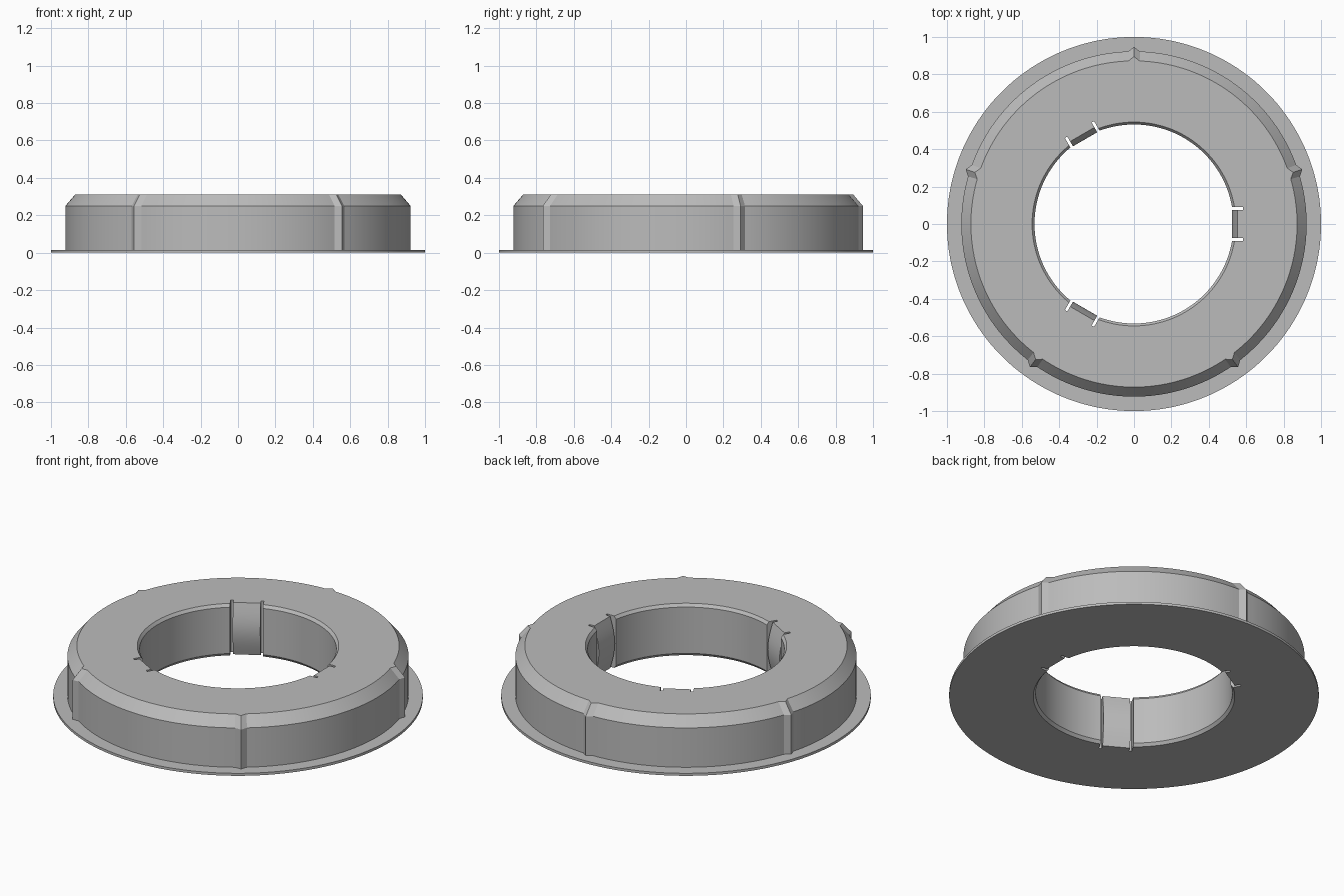
import bpy
import bmesh
from math import sin, cos, pi, radians
from mathutils import Matrix

cube = bpy.data.objects.get("Cube")
if cube:
    bpy.data.objects.remove(cube, do_unlink=True)

grey = bpy.data.materials.new("mid_grey")
grey.use_nodes = True
colour = (0.5, 0.5, 0.5, 1)
grey.diffuse_color = colour
grey.node_tree.nodes["Principled BSDF"].inputs["Base Color"].default_value = colour

SEGMENTS = 180
HEIGHT = 0.31
RIB_ANGLES = [90 + 72 * k for k in range(5)]
CLIP_ANGLES = [0, 120, 240]


def finish(bm, name):
    bmesh.ops.recalc_face_normals(bm, faces=bm.faces)
    mesh = bpy.data.meshes.new(name)
    bm.to_mesh(mesh)
    bm.free()
    obj = bpy.data.objects.new(name, mesh)
    bpy.context.collection.objects.link(obj)
    mesh.materials.append(grey)
    return obj


def smooth(obj):
    bpy.ops.object.select_all(action='DESELECT')
    obj.select_set(True)
    bpy.context.view_layer.objects.active = obj
    bpy.ops.object.shade_smooth_by_angle(angle=radians(20))


def prism(bm, profile, half_width, angle):
    """Extrude an (x, z) outline along y and turn it about the centre."""
    sides = [[bm.verts.new((x, y, z)) for x, z in profile]
             for y in (-half_width, half_width)]
    n = len(profile)
    for side in sides:
        bm.faces.new(side)
    for i in range(n):
        j = (i + 1) % n
        bm.faces.new((sides[0][i], sides[0][j], sides[1][j], sides[1][i]))
    bmesh.ops.rotate(bm, verts=sides[0] + sides[1],
                     matrix=Matrix.Rotation(radians(angle), 3, 'Z'))


# Ring body: radius, height, and how far each ridge stands out there
profile = [
    (0.545, 0, 0), (1, 0, 0), (1, 0.015, 0),
    (0.923, 0.015, 0.023), (0.923, 0.25, 0.023), (0.872, HEIGHT, 0.023),
    (0.545, HEIGHT, 0), (0.532, 0.293, 0), (0.532, 0.017, 0),
]
bm = bmesh.new()
rings = []
for s in range(SEGMENTS):
    degrees = s * 360 // SEGMENTS
    ridge = degrees in [a % 360 for a in RIB_ANGLES]
    a = radians(degrees)
    rings.append([bm.verts.new(((r + out * ridge) * cos(a),
                                (r + out * ridge) * sin(a), z))
                  for r, z, out in profile])
for s in range(SEGMENTS):
    here, there = rings[s], rings[(s + 1) % SEGMENTS]
    for i in range(len(profile)):
        j = (i + 1) % len(profile)
        bm.faces.new((here[i], there[i], there[j], here[j]))
body = finish(bm, "ring_body")

# Pockets in the bore for the spring clips
bm = bmesh.new()
for angle in CLIP_ANGLES:
    prism(bm, [(0.4, -0.1), (0.583, -0.1), (0.583, 0.4), (0.4, 0.4)], 0.09, angle)
cutter = finish(bm, "pocket_cutter")
cutter.hide_render = True
cut = body.modifiers.new("pockets", 'BOOLEAN')
cut.operation = 'DIFFERENCE'
cut.solver = 'EXACT'
cut.object = cutter
bpy.context.view_layer.objects.active = body
bpy.ops.object.modifier_apply(modifier=cut.name)
bpy.data.objects.remove(cutter, do_unlink=True)
smooth(body)

# Spring clips: tongues that bow into the bore, with a slot on each side
STEPS = 12
bow = [(0.553 - 0.03 * sin(pi * i / STEPS), HEIGHT * i / STEPS)
       for i in range(STEPS + 1)]
for number, angle in enumerate(CLIP_ANGLES, 1):
    bm = bmesh.new()
    prism(bm, bow + [(0.583, HEIGHT), (0.583, 0)], 0.075, angle)
    smooth(finish(bm, f"spring_clip_{number}"))
